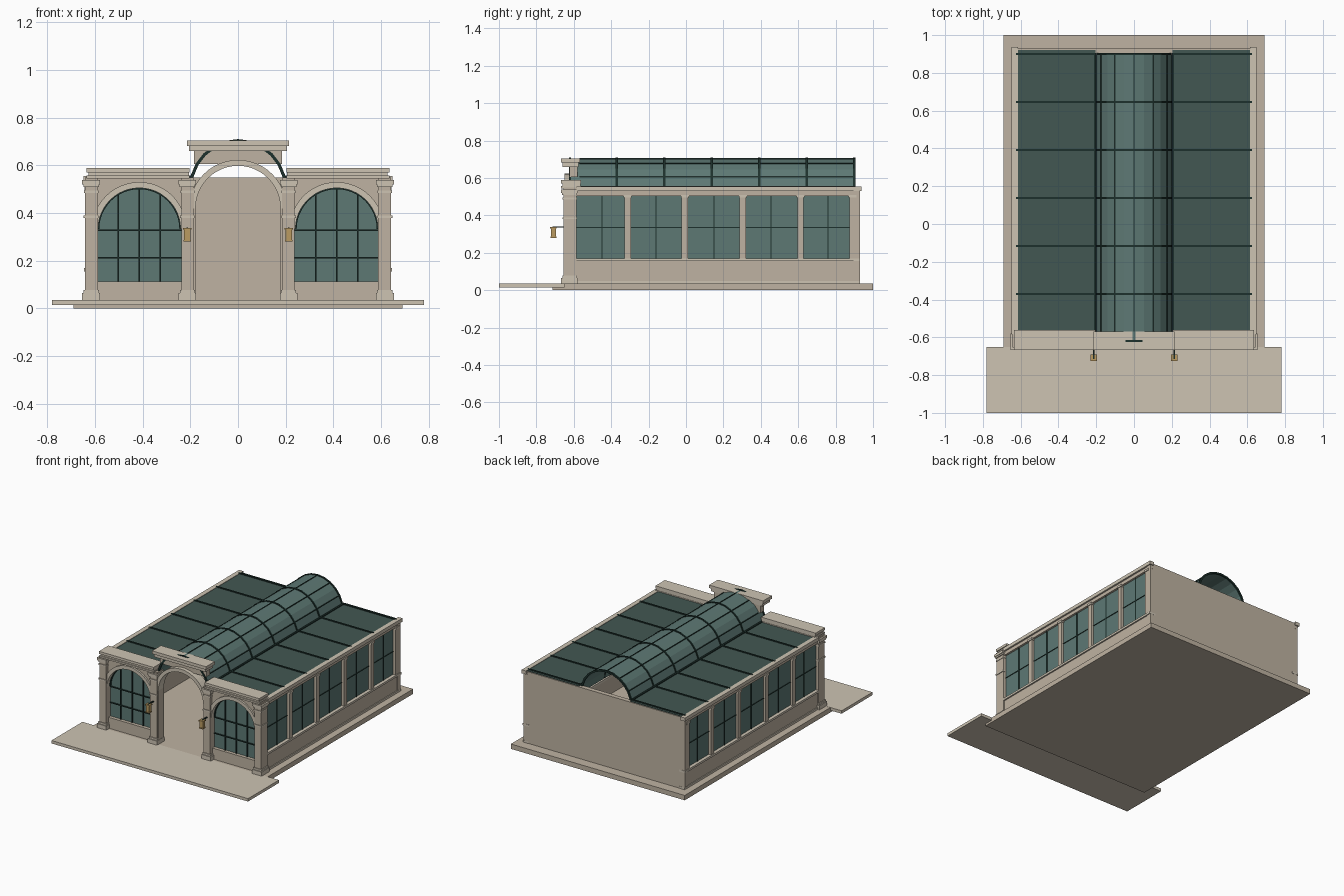
import bpy, bmesh
from math import sin, cos, pi, radians

if "Cube" in bpy.data.objects:
    bpy.data.objects.remove(bpy.data.objects["Cube"])


def material(name, r, g, b):
    m = bpy.data.materials.new(name)
    m.diffuse_color = (r, g, b, 1)
    m.use_nodes = True
    m.node_tree.nodes["Principled BSDF"].inputs["Base Color"].default_value = m.diffuse_color
    return m


STONE = material("stone", .52, .45, .36)
TRIM = material("pale_stone", .61, .55, .45)
GLASS = material("glass", .11, .19, .175)
ROOF = material("roof_glass", .055, .095, .085)
METAL = material("dark_metal", .012, .03, .025)
BRASS = material("brass", .50, .33, .12)


def finish(name, bm, mat):
    bmesh.ops.recalc_face_normals(bm, faces=bm.faces)
    me = bpy.data.meshes.new(name)
    bm.to_mesh(me)
    bm.free()
    me.materials.append(mat)
    ob = bpy.data.objects.new(name, me)
    bpy.context.collection.objects.link(ob)
    return ob


def box(name, x0, x1, y0, y1, z0, z1, mat, mirror=False):
    """Axis-aligned block; mirror also makes its twin across x = 0."""
    bm = bmesh.new()
    bmesh.ops.create_cube(bm, size=1)
    for v in bm.verts:
        v.co = ((x0 + x1) / 2 + v.co.x * (x1 - x0),
                (y0 + y1) / 2 + v.co.y * (y1 - y0),
                (z0 + z1) / 2 + v.co.z * (z1 - z0))
    finish(name, bm, mat)
    if mirror:
        box(name + "_left", -x1, -x0, y0, y1, z0, z1, mat)


def prism(name, pts, y0, y1, mat):
    """Extrude an x-z outline from y0 to y1."""
    bm = bmesh.new()
    f = bm.faces.new([bm.verts.new((x, y0, z)) for x, z in pts])
    ext = bmesh.ops.extrude_face_region(bm, geom=[f])
    for v in ext["geom"]:
        if isinstance(v, bmesh.types.BMVert):
            v.co.y = y1
    return finish(name, bm, mat)


def arc(cx, cz, r, n=24, a0=180, a1=0):
    return [(cx + r * cos(radians(a0 + (a1 - a0) * i / n)),
             cz + r * sin(radians(a0 + (a1 - a0) * i / n))) for i in range(n + 1)]


def ring(name, cx, cz, ri, ro, y0, y1, mat, n=24):
    return prism(name, arc(cx, cz, ri, n) + arc(cx, cz, ro, n)[::-1], y0, y1, mat)


# Base and entrance terrace
box("base_slab", -.69, .69, -.715, 1, 0, .035, STONE)
box("terrace", -.78, .78, -1, -.65, .015, .036, TRIM)

# Side arches of the front: wall, arch moulding, glazing and bars
R, SPRING, CX = .176, .332, .414
for s, side in ((1, "right"), (-1, "left")):
    c = s * CX
    wall = ([(c - .2, .035), (c - R, .035)] + arc(c, SPRING, R)
            + [(c + R, .035), (c + .2, .035), (c + .2, .55), (c - .2, .55)])
    prism("front_wall_" + side, wall, -.635, -.585, STONE)
    ring("arch_moulding_" + side, c, SPRING, R - .003, .198, -.648, -.6, TRIM)
    prism("arch_glass_" + side, [(c - R, .11)] + arc(c, SPRING, R) + [(c + R, .11)],
          -.606, -.598, GLASS)
    ring("arch_frame_" + side, c, SPRING, R - .008, R, -.618, -.59, METAL)
    for dx in (-.088, 0, .088):
        top = SPRING + (R * R - dx * dx) ** .5
        box("arch_bar_" + side, c + dx - .003, c + dx + .003, -.614, -.592, .11, top, METAL)
    for z in (.213, .328):
        box("arch_crossbar_" + side, c - R, c + R, -.614, -.592, z - .003, z + .003, METAL)
box("front_plinth", CX - R, CX + R, -.63, -.585, .035, .113, STONE, True)

# Pilasters with bases, impost bands and capitals
for name, x0, x1 in (("inner_pilaster", .185, .238), ("outer_pilaster", .588, .642)):
    box(name, x0, x1, -.655, -.585, .035, .55, STONE, True)
    for part, z0, z1, d in (("base", .035, .065, .012), ("base_step", .065, .078, .006),
                            ("band", .38, .39, .005), ("neck", .485, .495, .004),
                            ("capital", .51, .52, .007), ("capital_top", .52, .538, .012)):
        box(name + "_" + part, x0 - d * .7, x1 + d, -.655 - d, -.585 + d * .5, z0, z1, TRIM, True)

# Side parapets and cornice of the front
for z0, z1, d in ((.545, .557, .008), (.557, .570, 0), (.570, .588, .008)):
    box("front_parapet", .205 - d * .3, .628 + d, -.66 - d, -.565 + d * .4, z0, z1, TRIM, True)

# Central arch, raised panel and crown
ring("central_arch", 0, .42, .178, .203, -.65, -.585, TRIM)
box("central_jamb", .178, .19, -.645, -.585, .035, .42, STONE, True)
panel = [(-.185, .605)] + arc(0, .42, .19, 8, 103, 77) + [(.185, .605), (.185, .665), (-.185, .665)]
prism("central_panel", panel, -.622, -.58, STONE)
box("central_crown_lower", -.205, .205, -.66, -.575, .66, .682, TRIM)
box("central_crown", -.214, .214, -.668, -.568, .682, .704, TRIM)

# Back wall
box("back_wall", -.64, .64, .895, .928, .035, .548, STONE)

# Side walls: dado, sill, glazing, columns, beam and cornice
box("dado", .60, .635, -.585, .928, .035, .16, STONE, True)
box("sill", .595, .645, -.585, .93, .155, .17, TRIM, True)
box("dado_foot", .60, .641, -.585, .93, .035, .05, TRIM, True)
box("side_glass", .613, .621, -.585, .9, .17, .505, GLASS, True)
box("side_crossbar", .609, .625, -.585, .9, .333, .338, METAL, True)
for y in (-.45, -.16, .15, .455, .76):
    box("side_bar", .609, .625, y - .003, y + .003, .17, .505, METAL, True)
for y in (-.312, -.006, .304, .612, .89):
    box("side_column", .602, .639, y - .017, y + .017, .17, .51, STONE, True)
    box("side_column_cap", .598, .644, y - .021, y + .021, .495, .51, TRIM, True)
box("corner_post", .60, .638, .905, .929, .035, .54, STONE, True)
box("side_beam", .60, .636, -.585, .93, .505, .53, STONE, True)
box("side_cornice", .615, .648, -.585, .938, .53, .555, TRIM, True)

# Flat roofs with rafters
box("side_roof", .205, .622, -.57, .922, .54, .552, ROOF, True)
box("roof_curb", .2, .212, -.57, .905, .525, .558, METAL, True)
RIBS = [-.37 + .254 * i for i in range(6)]
for y in RIBS:
    box("roof_rafter", .205, .625, y - .006, y + .006, .51, .557, METAL, True)

# Barrel vault with hoops and lengthwise bars
N, VR, VZ = 12, .2, .505
ring("vault_glass", 0, VZ, VR - .006, VR, -.615, .9, GLASS, N)
for y in [-.62] + RIBS:
    ring("vault_hoop", 0, VZ, VR - .008, VR + .005, y - .006, y + .006, METAL, N)
for i in range(0, N + 1, 2):
    a = pi * i / N
    x, z = VR * cos(a), VZ + VR * sin(a)
    box("vault_bar", x - .003, x + .003, -.57, .9, z - .003, z + .003, METAL)

# Wall lanterns
box("lantern_bracket", .209, .217, -.715, -.65, .334, .340, METAL, True)
box("lantern", .2, .226, -.722, -.696, .285, .332, BRASS, True)
box("lantern_cap", .196, .230, -.726, -.692, .330, .338, BRASS, True)
box("lantern_foot", .197, .229, -.725, -.693, .28, .287, BRASS, True)
